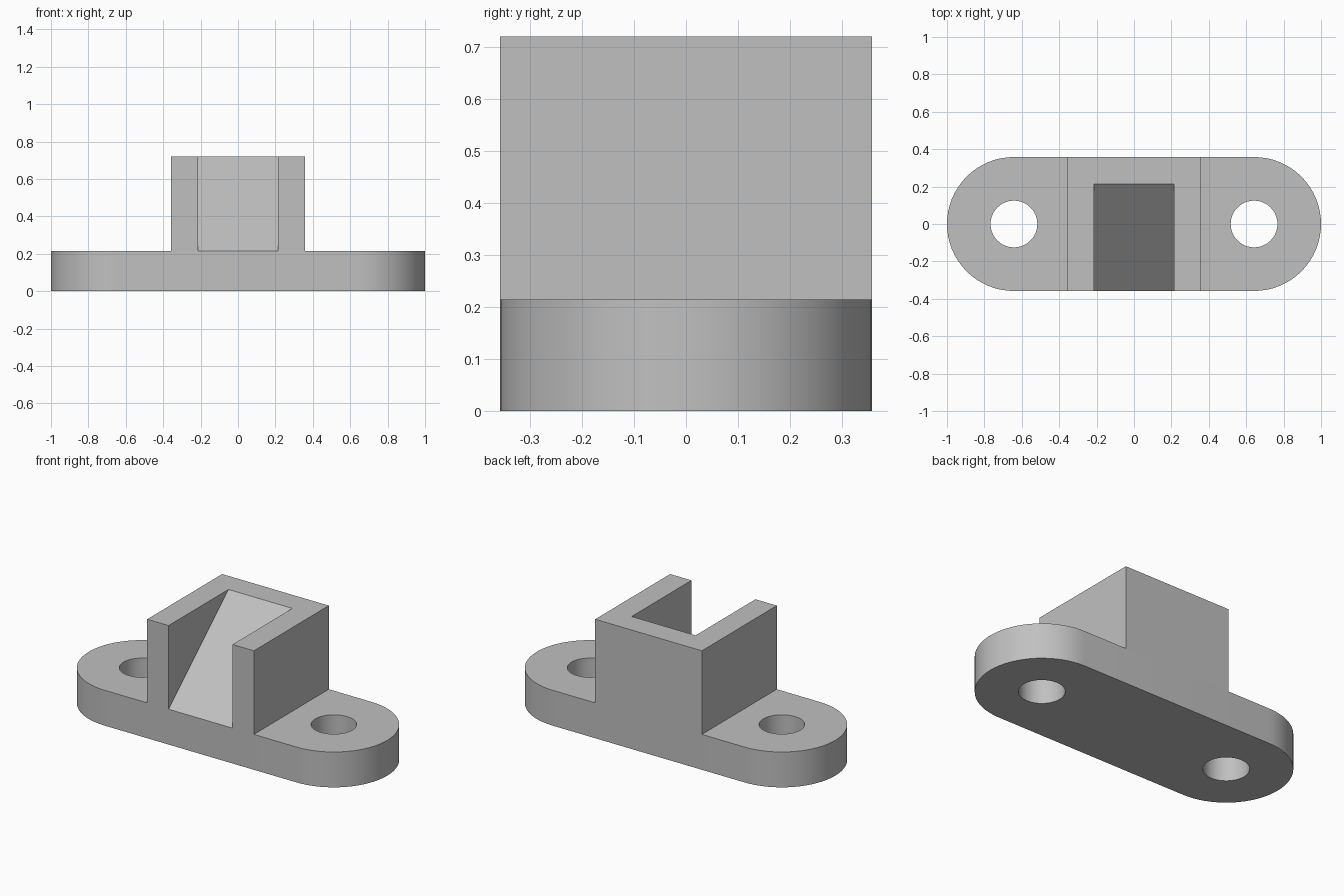
import bpy
import bmesh
from math import cos, sin, pi, radians
from mathutils import Vector

default_cube = bpy.data.objects.get("Cube")
if default_cube:
    bpy.data.objects.remove(default_cube)

DEPTH = 0.358         # half depth of plate and housing
END_X = 1 - DEPTH     # centre of the rounded ends and bolt holes
HOLE_R = 0.125
PLATE_TOP = 0.214
TOP = 0.72
WALL_X = 0.357        # outer half width of the housing
SLOT_X = 0.214        # inner half width of the slot
SLOT_BACK = 0.214

grey = bpy.data.materials.new("plain_grey")
grey.use_nodes = True
colour = (0.53, 0.53, 0.53, 1)
grey.diffuse_color = colour
grey.node_tree.nodes["Principled BSDF"].inputs["Base Color"].default_value = colour


def arc(cx, radius, start, end, steps):
    angles = [start + (end - start) * i / steps for i in range(steps + 1)]
    return [Vector((cx + radius * cos(a), radius * sin(a), 0)) for a in angles]


def extruded(name, loops, direction, smooth=False):
    """Fill closed outlines (inner ones become holes) and extrude them."""
    bm = bmesh.new()
    edges = []
    for loop in loops:
        verts = [bm.verts.new(p) for p in loop]
        edges += [bm.edges.new((a, b)) for a, b in zip(verts, verts[1:] + verts[:1])]
    bmesh.ops.triangle_fill(bm, edges=edges, use_beauty=True)
    result = bmesh.ops.extrude_face_region(bm, geom=bm.faces[:], use_keep_orig=True)
    moved = [g for g in result["geom"] if isinstance(g, bmesh.types.BMVert)]
    bmesh.ops.translate(bm, verts=moved, vec=direction)
    bmesh.ops.recalc_face_normals(bm, faces=bm.faces[:])
    mesh = bpy.data.meshes.new(name)
    bm.to_mesh(mesh)
    bm.free()
    mesh.materials.append(grey)
    obj = bpy.data.objects.new(name, mesh)
    bpy.context.collection.objects.link(obj)
    if smooth:
        bpy.ops.object.select_all(action="DESELECT")
        obj.select_set(True)
        bpy.context.view_layer.objects.active = obj
        bpy.ops.object.shade_smooth_by_angle(angle=radians(30))
    return obj


# Base plate with rounded ends and two bolt holes
outline = arc(END_X, DEPTH, -pi / 2, pi / 2, 32) + arc(-END_X, DEPTH, pi / 2, 3 * pi / 2, 32)
holes = [arc(side * END_X, HOLE_R, 0, 2 * pi, 48)[:-1] for side in (-1, 1)]
extruded("base_plate", [outline] + holes, Vector((0, 0, PLATE_TOP)), smooth=True)

# U-shaped housing wall, open at the front
half = [(SLOT_X, SLOT_BACK), (SLOT_X, -DEPTH), (WALL_X, -DEPTH), (WALL_X, DEPTH)]
plan = half + [(-x, y) for x, y in reversed(half)]
extruded("housing_walls", [[Vector((x, y, PLATE_TOP)) for x, y in plan]],
         Vector((0, 0, TOP - PLATE_TOP)))

# Sloping floor, rising from the front edge to the top of the back wall
side_profile = [(-DEPTH, PLATE_TOP), (SLOT_BACK, PLATE_TOP), (SLOT_BACK, TOP)]
extruded("slot_ramp", [[Vector((-SLOT_X, y, z)) for y, z in side_profile]],
         Vector((2 * SLOT_X, 0, 0)))
